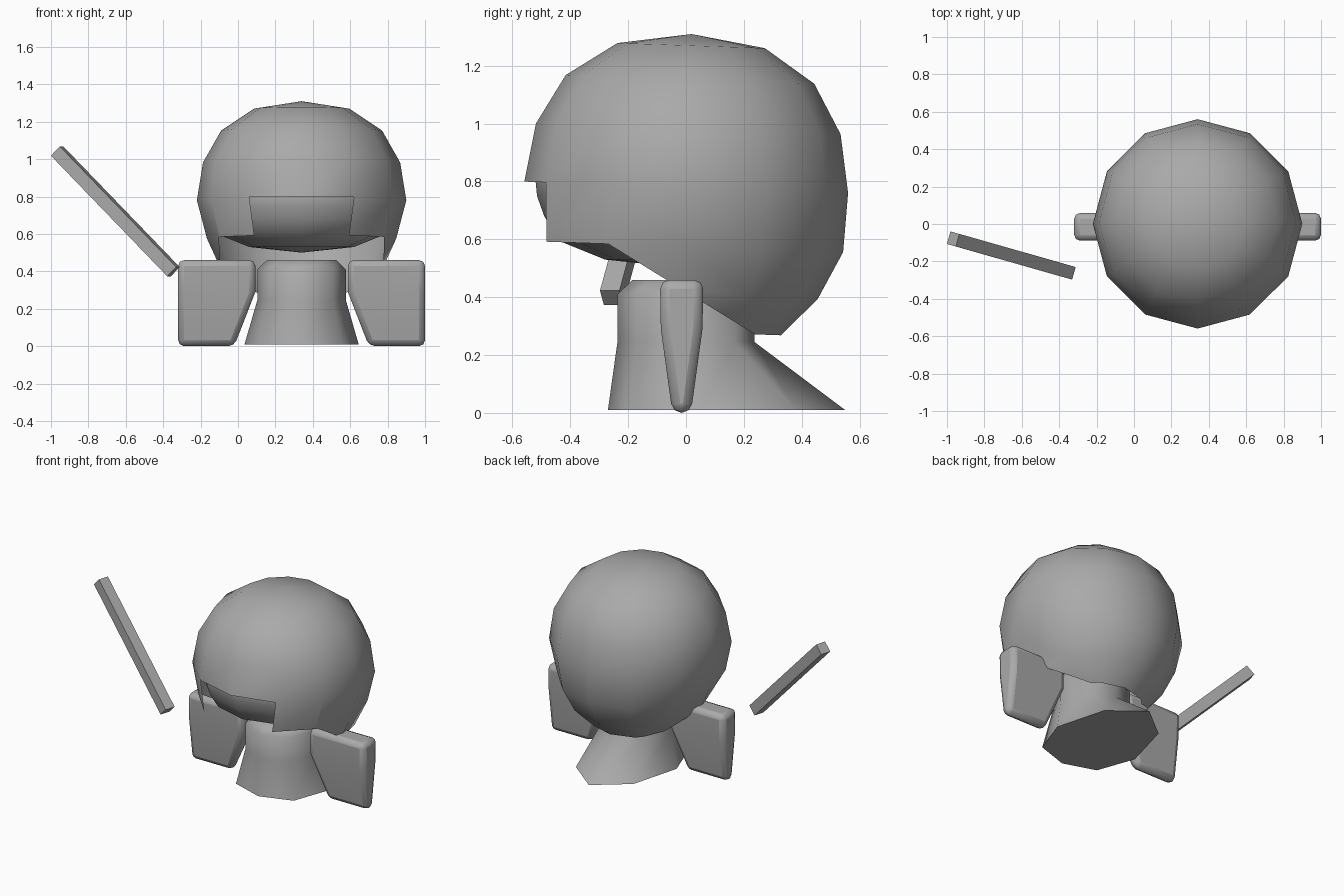
import bpy, bmesh, math
from mathutils import Vector, Matrix

cube = bpy.data.objects.get("Cube")
if cube:
    bpy.data.objects.remove(cube, do_unlink=True)

CX = 0.34  # figure's centre line

grey = bpy.data.materials.new("plain_grey")
grey.use_nodes = True
GREY = (0.4, 0.4, 0.4, 1)
grey.diffuse_color = GREY
for node in grey.node_tree.nodes:
    if node.type == 'BSDF_PRINCIPLED':
        node.inputs["Base Color"].default_value = GREY


def finish(name, bm, smooth=None, bevel=0, normals=True):
    """Turn a bmesh into a named, shaded object."""
    if normals:
        bmesh.ops.recalc_face_normals(bm, faces=bm.faces[:])
    me = bpy.data.meshes.new(name)
    bm.to_mesh(me)
    bm.free()
    ob = bpy.data.objects.new(name, me)
    bpy.context.collection.objects.link(ob)
    me.materials.append(grey)
    if bevel:
        mod = ob.modifiers.new("soft_edges", 'BEVEL')
        mod.width = bevel
        mod.segments = 2
        mod.limit_method = 'ANGLE'
        mod.angle_limit = math.radians(35)
    if smooth:
        bpy.ops.object.select_all(action='DESELECT')
        ob.select_set(True)
        bpy.context.view_layer.objects.active = ob
        bpy.ops.object.shade_smooth_by_angle(angle=math.radians(smooth))
    return ob


def loft(rings, cap_top=False, cap_bottom=False):
    """Skin a stack of point rings; a one-point ring is a pole."""
    bm = bmesh.new()
    vs = [[bm.verts.new(p) for p in r] for r in rings]
    for a, b in zip(vs, vs[1:]):
        n = max(len(a), len(b))
        for i in range(n):
            j = (i + 1) % n
            quad = [a[i % len(a)], a[j % len(a)], b[j % len(b)], b[i % len(b)]]
            bm.faces.new(list(dict.fromkeys(quad)))
    if cap_bottom:
        bm.faces.new(vs[0][::-1])
    if cap_top:
        bm.faces.new(vs[-1])
    return bm


def circle(r, z, n=12, sx=1.0):
    if r == 0:
        return [(CX, 0, z)]
    step = 2 * math.pi / n
    return [(CX + sx * r * math.sin(i * step), -r * math.cos(i * step), z) for i in range(n)]


# Hood: twelve-sided open dome, slightly tipped back
profile = [(0.345, 0.28), (0.468, 0.41), (0.55, 0.575), (0.56, 0.78),
           (0.527, 0.982), (0.43, 1.153), (0.255, 1.27), (0, 1.31)]
bm = loft([circle(r, z, sx=0.92 if z < 0.7 else 1) for r, z in profile])
bmesh.ops.recalc_face_normals(bm, faces=bm.faces[:])
bmesh.ops.rotate(bm, verts=bm.verts[:], cent=(CX, 0, 0.76),
                 matrix=Matrix.Rotation(math.radians(-2), 3, 'X'))
# face opening
bmesh.ops.delete(bm, context='FACES', geom=[
    f for f in bm.faces
    if abs(f.calc_center_median().x - CX) < 0.25
    and f.calc_center_median().y < -0.3 and f.calc_center_median().z < 0.77])
# sloping lower rim
rim, up = Vector((CX, -0.27, 0.585)), Vector((0, 0.29, 0.47))
low = [f for f in bm.faces if f.calc_center_median().z < 0.57]
geom = low + list({e for f in low for e in f.edges}) + list({v for f in low for v in f.verts})
bmesh.ops.bisect_plane(bm, geom=geom, plane_co=rim, plane_no=up, dist=1e-4)
bmesh.ops.delete(bm, context='FACES', geom=[
    f for f in bm.faces
    if f.calc_center_median().z < 0.575 and (f.calc_center_median() - rim).dot(up) < 0])
finish("hood", bm, smooth=45, normals=False)

# Head inside the hood
profile = [(0, 0.5), (0.28, 0.53), (0.44, 0.595), (0.49, 0.68), (0.515, 0.75),
           (0.52, 0.8), (0.49, 0.96), (0.39, 1.12), (0.22, 1.22), (0, 1.25)]
finish("head", loft([circle(r, z) for r, z in profile]), smooth=45)

# Body: eight-sided with a skirt that trails at the back
half = [(0, -0.27), (0.215, -0.2), (0.305, 0.05), (0.215, 0.38), (0, 0.55)]
outline = half + [(-x, y) for x, y in half[3:0:-1]]
hem = [(CX + x, y, 0.01) for x, y in outline]
body = loft([hem, circle(0.237, 0.245, 8), circle(0.237, 0.41, 8), circle(0.185, 0.46, 8)],
            cap_top=True, cap_bottom=True)
finish("body", body, smooth=50)

# Arms: flat tapering paddles with soft edges
for side, name in ((1, "left_arm"), (-1, "right_arm")):
    rings = []
    for z, inner, outer, t in ((0.0, 0.36, 0.66, 0.032), (0.29, 0.247, 0.66, 0.072),
                               (0.46, 0.247, 0.66, 0.075)):
        rings.append([(CX + side * x, -0.015 + y, z)
                      for x, y in ((inner, -t), (outer, -t), (outer, t), (inner, t))])
    finish(name, loft(rings, cap_top=True, cap_bottom=True), smooth=40, bevel=0.035)

# Baton: square bar held out to the right
a, b = Vector((-0.345, -0.257, 0.398)), Vector((-0.967, -0.08, 1.043))
bm = bmesh.new()
bmesh.ops.create_cube(bm, size=1)
turn = (b - a).to_track_quat('X', 'Z').to_matrix().to_4x4()
bm.transform(Matrix.Translation((a + b) / 2) @ turn
             @ Matrix.Diagonal(((b - a).length, 0.07, 0.07, 1)))
finish("baton", bm)
